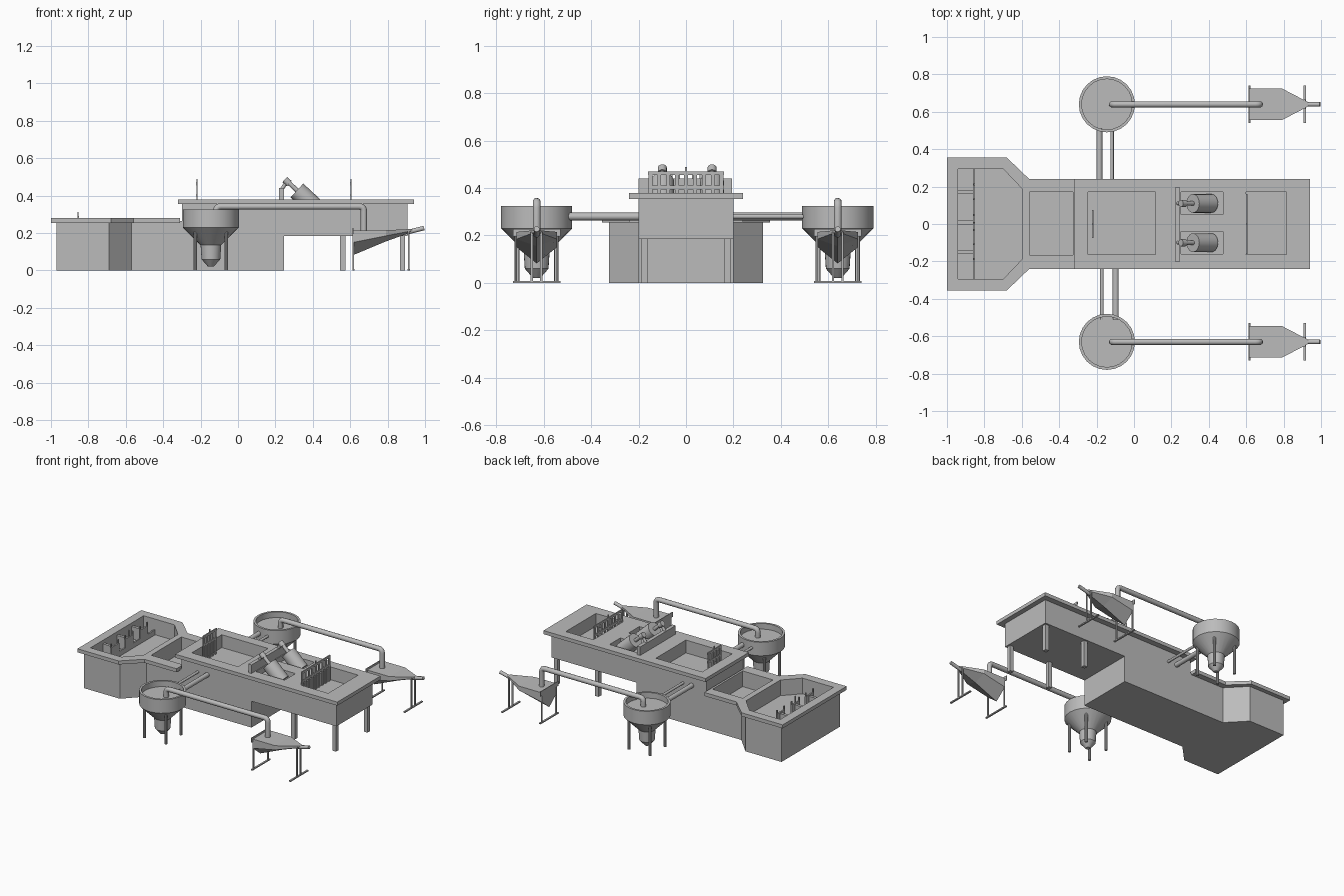
import bpy, bmesh, math
from mathutils import Vector

if "Cube" in bpy.data.objects:
    bpy.data.objects.remove(bpy.data.objects["Cube"])

concrete = bpy.data.materials.new("plain grey")
concrete.use_nodes = True
GREY = (0.5, 0.5, 0.5, 1)
concrete.diffuse_color = GREY
concrete.node_tree.nodes["Principled BSDF"].inputs["Base Color"].default_value = GREY


def finish(name, bm, smooth=False):
    bmesh.ops.recalc_face_normals(bm, faces=bm.faces)
    mesh = bpy.data.meshes.new(name)
    bm.to_mesh(mesh)
    bm.free()
    mesh.materials.append(concrete)
    ob = bpy.data.objects.new(name, mesh)
    bpy.context.collection.objects.link(ob)
    if smooth:
        bpy.ops.object.select_all(action='DESELECT')
        ob.select_set(True)
        bpy.context.view_layer.objects.active = ob
        bpy.ops.object.shade_smooth_by_angle(angle=math.radians(35))
    return ob


def prism(name, outline, vec):
    """Extrude a closed outline of 3D points along vec."""
    bm = bmesh.new()
    face = bm.faces.new([bm.verts.new(p) for p in outline])
    new = bmesh.ops.extrude_face_region(bm, geom=[face])["geom"]
    bmesh.ops.translate(bm, vec=vec, verts=[v for v in new if isinstance(v, bmesh.types.BMVert)])
    return finish(name, bm)


def slab(name, outline, z0, z1):
    return prism(name, [(x, y, z0) for x, y in outline], (0, 0, z1 - z0))


def box(name, x0, x1, y0, y1, z0, z1):
    return slab(name, [(x0, y0), (x1, y0), (x1, y1), (x0, y1)], z0, z1)


def mirrored(half):
    """Close a half outline (y > 0) with its mirror image."""
    return half + [(x, -y) for x, y in reversed(half)]


def rod(name, a, b, r, sides=16):
    a, b = Vector(a), Vector(b)
    bm = bmesh.new()
    bmesh.ops.create_cone(bm, cap_ends=True, segments=sides, radius1=r, radius2=r, depth=(b - a).length)
    bm.transform((b - a).to_track_quat('Z', 'Y').to_matrix().to_4x4())
    bmesh.ops.translate(bm, vec=(a + b) / 2, verts=bm.verts)
    return finish(name, bm, True)


def lathe(name, profile, x, y, sides=24):
    bm = bmesh.new()
    verts = [bm.verts.new((r, 0, z)) for r, z in profile]
    edges = [bm.edges.new(pair) for pair in zip(verts, verts[1:])]
    bmesh.ops.spin(bm, geom=verts + edges, cent=(0, 0, 0), axis=(0, 0, 1), angle=math.tau, steps=sides)
    bmesh.ops.remove_doubles(bm, verts=bm.verts, dist=0.0005)
    bmesh.ops.translate(bm, vec=(x, y, 0), verts=bm.verts)
    return finish(name, bm, True)


def cut(targets, cutters):
    for ob in targets:
        for c in cutters:
            mod = ob.modifiers.new("pit", 'BOOLEAN')
            mod.operation, mod.solver, mod.object = 'DIFFERENCE', 'EXACT', c
        bpy.context.view_layer.objects.active = ob
        for mod in list(ob.modifiers):
            bpy.ops.object.modifier_apply(modifier=mod.name)
    for c in cutters:
        bpy.data.objects.remove(c)


# Low inlet tank with its rim and two pits
tank = slab("inlet_tank", mirrored([(-0.97, 0.325), (-0.69, 0.325), (-0.57, 0.2), (-0.3, 0.2)]), 0, 0.265)
rim = slab("inlet_rim", mirrored([(-1, 0.355), (-0.68, 0.355), (-0.56, 0.24), (-0.31, 0.24)]), 0.255, 0.28)
cut([tank, rim], [
    slab("inlet_cutter", mirrored([(-0.94, 0.295), (-0.7, 0.295), (-0.6, 0.19)]), 0.17, 0.4),
    box("throat_cutter", -0.56, -0.325, -0.165, 0.17, 0.17, 0.4)])

# Raised channel, cantilevered over legs
side = [(-0.3, 0), (0.245, 0), (0.245, 0.185), (0.905, 0.185), (0.905, 0.365), (-0.3, 0.365)]
channel = prism("raised_channel", [(x, -0.2, z) for x, z in side], (0, 0.4, 0))
deck = box("channel_rim", -0.32, 0.94, -0.24, 0.24, 0.355, 0.38)
cut([channel, deck], [
    box("settling_cutter", -0.245, 0.115, -0.163, 0.17, 0.29, 0.5),
    box("outlet_cutter", 0.6, 0.815, -0.163, 0.17, 0.29, 0.5)] + [
    box("press_cutter", 0.25, 0.475, y - 0.06, y + 0.06, 0.34, 0.5) for y in (-0.1, 0.11)])
for x in (0.56, 0.88):
    for y in (-0.175, 0.175):
        box("channel_leg", x - 0.014, x + 0.014, y - 0.014, y + 0.014, 0, 0.19)

# Inlet gates and chamber dividers
box("gate_sill", -0.86, -0.85, -0.295, 0.295, 0.17, 0.205)
for y in (-0.148, 0.008, 0.172):
    box("divider", -0.94, -0.86, y - 0.01, y + 0.01, 0.17, 0.255)
    box("gate_panel", -0.86, -0.85, y - 0.045, y + 0.045, 0.17, 0.265)
    for s in (-1, 1):
        box("gate_post", -0.859, -0.851, y + s * 0.04 - 0.005, y + s * 0.04 + 0.005, 0.17, 0.29)
box("gate_spindle", -0.858, -0.852, 0.004, 0.012, 0.25, 0.312)


# Bar screens standing in the pits
def bar_screen(x, half, count):
    for z in (0.395, 0.455):
        box("screen_rail", x - 0.004, x + 0.004, -half, half, z, z + 0.015)
    for i in range(count):
        y = -half + 0.01 + i * (2 * half - 0.02) / (count - 1)
        box("screen_bar", x - 0.003, x + 0.003, y - 0.008, y + 0.008, 0.29, 0.468)
    box("screen_post", x - 0.003, x + 0.003, -0.004, 0.004, 0.29, 0.49)


bar_screen(-0.22, 0.075, 5)
bar_screen(0.604, 0.16, 9)

# Inclined screw presses behind a cross wall
box("press_wall", 0.22, 0.245, -0.2, 0.195, 0.375, 0.44)
for y in (-0.1, 0.11):
    rod("press_drum", (0.315, y, 0.428), (0.415, y, 0.335), 0.05, 20)
    rod("press_shaft", (0.262, y, 0.478), (0.32, y, 0.424), 0.012)
    rod("press_motor", (0.25, y, 0.486), (0.274, y, 0.464), 0.019)
    rod("press_arm", (0.232, y, 0.43), (0.262, y, 0.478), 0.01)


# Pipe with rounded elbows
def pipe(name, points, r):
    curve = bpy.data.curves.new(name, 'CURVE')
    curve.dimensions = '3D'
    curve.bevel_depth, curve.bevel_resolution, curve.use_fill_caps = r, 3, True
    path = [Vector(points[0])]
    for a, b, c in zip(points, points[1:], points[2:]):
        b = Vector(b)
        p = b + (Vector(a) - b).normalized() * 0.025
        q = b + (Vector(c) - b).normalized() * 0.025
        path += [p * (1 - t) ** 2 + b * 2 * t * (1 - t) + q * t * t for t in (0, 0.25, 0.5, 0.75, 1)]
    path.append(Vector(points[-1]))
    spline = curve.splines.new('POLY')
    spline.points.add(len(path) - 1)
    for pt, co in zip(spline.points, path):
        pt.co = (*co, 1)
    curve.materials.append(concrete)
    ob = bpy.data.objects.new(name, curve)
    bpy.context.collection.objects.link(ob)


# Tapering trough with a V-shaped bottom
def chute(y):
    sections = [(0.615, 0.085, 0.215, 0.15, 0.082), (0.79, 0.085, 0.215, 0.185, 0.155),
                (0.93, 0.012, 0.222, 0.212, 0.205)]
    bm = bmesh.new()
    rings = [[bm.verts.new(p) for p in ((x, y - w, top), (x, y - w, edge), (x, y, low),
                                        (x, y + w, edge), (x, y + w, top))]
             for x, w, top, edge, low in sections]
    for r, s in zip(rings, rings[1:]):
        for i in range(5):
            j = (i + 1) % 5
            bm.faces.new((r[i], r[j], s[j], s[i]))
    bm.faces.new(rings[0])
    bm.faces.new(rings[-1])
    finish("chute_trough", bm)
    rod("chute_spout", (0.9, y, 0.203), (0.995, y, 0.227), 0.012, 12)
    # Support frames
    for x, half, top in ((0.617, 0.08, 0.2), (0.913, 0.02, 0.215)):
        box("chute_foot", x - 0.006, x + 0.006, y - 0.1, y + 0.1, 0, 0.008)
        for s in (-half, half):
            box("chute_leg", x - 0.004, x + 0.004, y + s - 0.005, y + s + 0.005, 0, top)
    box("chute_back_plate", 0.612, 0.617, y - 0.1, y + 0.1, 0.195, 0.228)


# Hoppers, pipes and chutes on both sides
for s, y in ((1, 0.64), (-1, -0.63)):
    cx = -0.145
    lathe("hopper", [(0, 0.285), (0.135, 0.285), (0.135, 0.325), (0.15, 0.325), (0.15, 0.23),
                     (0.055, 0.135), (0.05, 0.06), (0.015, 0.02), (0, 0.02)], cx, y)
    for dx in (-0.083, 0.083):
        for dy in (-0.083, 0.083):
            rod("hopper_leg", (cx + dx, y + dy, 0), (cx + dx, y + dy, 0.24), 0.01, 10)
    pipe("transfer_pipe", [(-0.117, y, 0.28), (-0.117, y, 0.342), (0.673, y, 0.342), (0.673, y, 0.2)], 0.017)
    thick, thin = (-0.185, -0.117) if s > 0 else (-0.098, -0.172)
    rod("feed_pipe", (thick, s * 0.19, 0.28), (thick, s * 0.51, 0.28), 0.016)
    rod("return_pipe", (thin, s * 0.19, 0.28), (thin, s * 0.51, 0.28), 0.009)
    chute(y)
